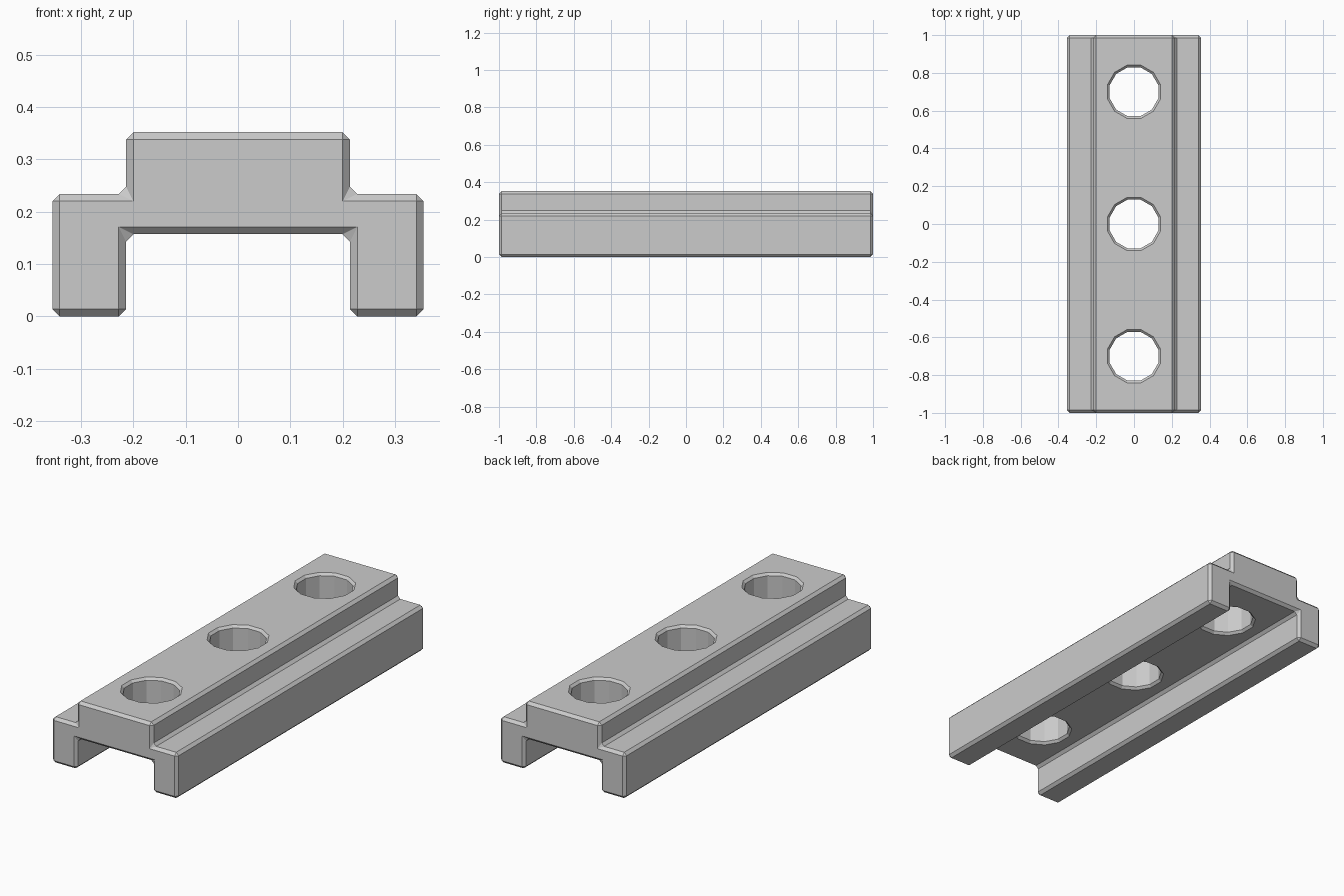
import bpy, bmesh, math

if "Cube" in bpy.data.objects:
    bpy.data.objects.remove(bpy.data.objects["Cube"])

BEVEL = 0.014
HOLE_R = 0.129 / math.cos(math.pi / 12)
CEILING, TOP = 0.157, 0.352


def make_object(name, bm):
    bmesh.ops.recalc_face_normals(bm, faces=bm.faces[:])
    mesh = bpy.data.meshes.new(name)
    bm.to_mesh(mesh)
    bm.free()
    obj = bpy.data.objects.new(name, mesh)
    bpy.context.collection.objects.link(obj)
    return obj


# Stepped channel profile, right half mirrored to the left, extruded along y
half = [(0.214, CEILING), (0.214, 0), (0.355, 0), (0.355, 0.234), (0.214, 0.234), (0.214, TOP)]
outline = half + [(-x, z) for x, z in reversed(half)]
bm = bmesh.new()
face = bm.faces.new([bm.verts.new((x, -1, z)) for x, z in outline])
ext = bmesh.ops.extrude_face_region(bm, geom=[face])
bmesh.ops.translate(bm, vec=(0, 2, 0),
                    verts=[g for g in ext["geom"] if isinstance(g, bmesh.types.BMVert)])
rail = make_object("rail_body", bm)

# Chamfer on every edge
bev = rail.modifiers.new("chamfer", "BEVEL")
bev.width = BEVEL
bev.segments = 1
bev.limit_method = "ANGLE"
bev.angle_limit = math.radians(30)

# Twelve-sided hole cutters flared at both ends for chamfered rims
over = 0.01
c = 0.012
levels = [(CEILING - over, c + over), (CEILING + c, 0), (TOP - c, 0), (TOP + over, c + over)]
bm = bmesh.new()
for y in (-0.7, 0, 0.7):
    rings = []
    for z, grow in levels:
        angles = [math.tau * (i + 0.5) / 12 for i in range(12)]
        rings.append([bm.verts.new(((HOLE_R + grow) * math.cos(a),
                                    y + (HOLE_R + grow) * math.sin(a), z)) for a in angles])
    for lo, hi in zip(rings, rings[1:]):
        for i in range(12):
            j = (i + 1) % 12
            bm.faces.new((lo[i], lo[j], hi[j], hi[i]))
    bm.faces.new(rings[0])
    bm.faces.new(rings[-1])
cutter = make_object("hole_cutter", bm)
cutter.hide_render = True

cut = rail.modifiers.new("holes", "BOOLEAN")
cut.operation = "DIFFERENCE"
cut.solver = "EXACT"
cut.object = cutter

# Apply the modifiers and drop the cutter
bpy.context.view_layer.objects.active = rail
rail.select_set(True)
for name in ("chamfer", "holes"):
    bpy.ops.object.modifier_apply(modifier=name)
bpy.data.objects.remove(cutter)
